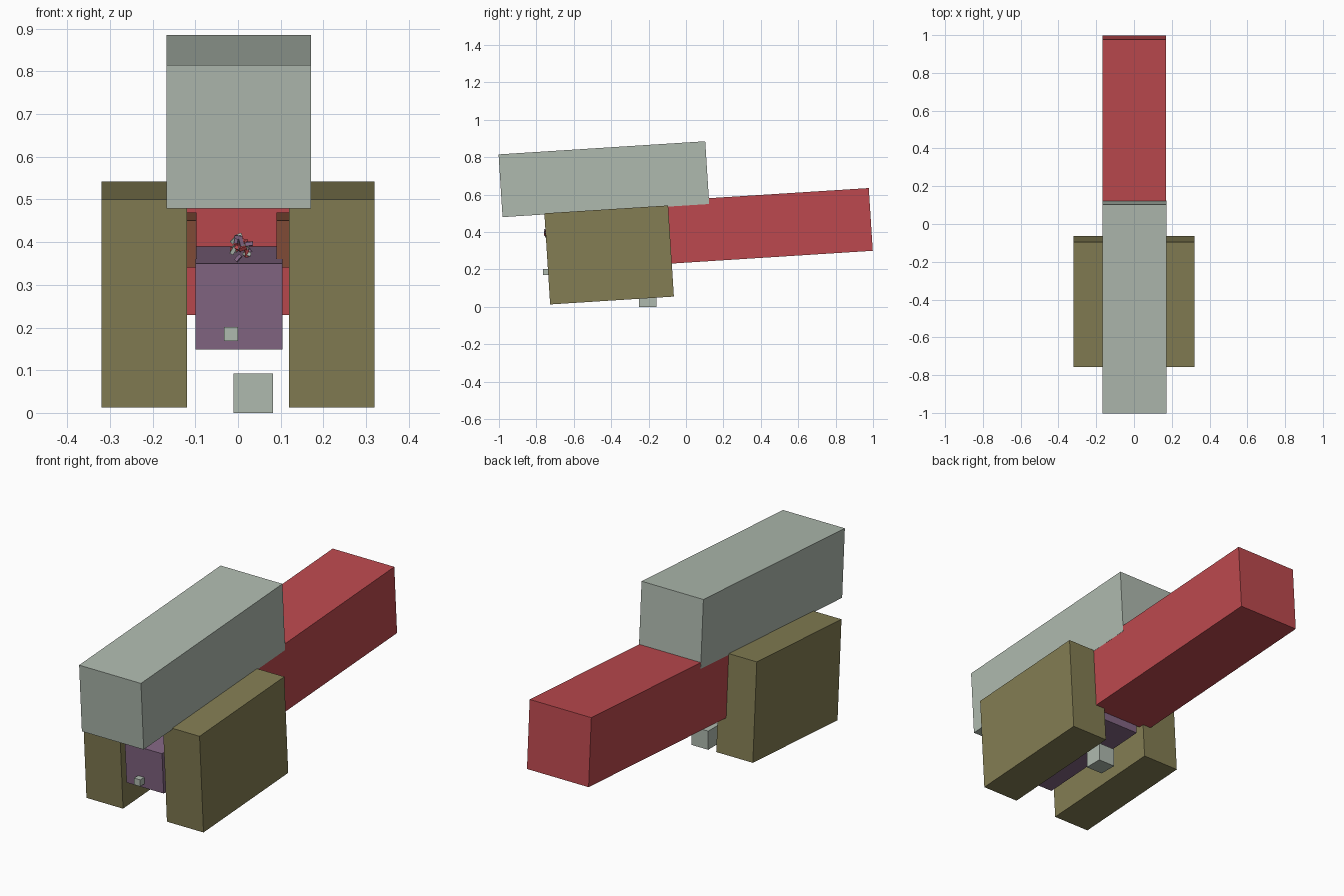
import bpy, bmesh, math, random
from mathutils import Matrix, Vector

if "Cube" in bpy.data.objects:
    bpy.data.objects.remove(bpy.data.objects["Cube"])

TILT = math.radians(3.63)   # whole body leans slightly upward to the back
random.seed(4)


def material(name, r, g, b):
    lin = [((c / 255 + 0.055) / 1.055) ** 2.4 for c in (r, g, b)]
    m = bpy.data.materials.new(name)
    m.diffuse_color = (*lin, 1)
    m.use_nodes = True
    m.node_tree.nodes["Principled BSDF"].inputs["Base Color"].default_value = m.diffuse_color
    return m


GREY = material("pale grey green", 175, 186, 175)
RED = material("red", 188, 73, 78)
OLIVE = material("olive", 131, 125, 83)
PURPLE = material("dusty purple", 131, 102, 131)
BROWN = material("red brown", 131, 77, 56)


def box(name, center, size, mat, tilt=TILT):
    bm = bmesh.new()
    bmesh.ops.create_cube(bm, size=1, matrix=Matrix.Diagonal((*size, 1)))
    me = bpy.data.meshes.new(name)
    bm.to_mesh(me)
    bm.free()
    me.materials.append(mat)
    ob = bpy.data.objects.new(name, me)
    ob.location = center
    ob.rotation_euler = (tilt, 0, 0)
    bpy.context.collection.objects.link(ob)
    return ob


# Two long beams, the upper one in front and the lower one behind
box("upper_beam", (0.002, -0.439, 0.682), (0.338, 1.107, 0.336), GREY)
box("rear_beam", (0.002, 0.437, 0.432), (0.337, 1.104, 0.336), RED)

# Centre block between the side blocks
box("centre_block", (0.0025, -0.42, 0.269), (0.203, 0.632, 0.202), PURPLE)

# Side blocks and the short connectors that join them to the centre
for side, label in ((-1, "left"), (1, "right")):
    box(label + "_side_block", (side * 0.22, -0.411, 0.277), (0.2, 0.663, 0.488), OLIVE)
    inner = 0.097 if side < 0 else 0.09
    box(label + "_connector", (side * (inner + 0.17) / 2, -0.42, 0.405),
        (0.17 - inner, 0.3, 0.11), BROWN)

# Small upright cubes: foot underneath and button on the front
box("foot_cube", (0.036, -0.205, 0.046), (0.092, 0.092, 0.092), GREY, 0)
box("front_button", (-0.0165, -0.748, 0.185), (0.033, 0.033, 0.033), GREY, 0)

# Tiny cluster of coloured shards above the button
bm = bmesh.new()
for i in range(40):
    a = random.uniform(0, 2 * math.pi)
    r = random.uniform(0, 1)
    c = Vector((0.007 + 0.022 * r * math.cos(a), -0.743 + random.uniform(-0.013, 0.013),
                0.388 + 0.03 * r * math.sin(a)))
    rot = Matrix.Rotation(random.uniform(0, 3.1), 4, "Y") @ Matrix.Rotation(random.uniform(-0.6, 0.6), 4, "X")
    made = bmesh.ops.create_cube(
        bm, size=1,
        matrix=Matrix.Translation(c) @ rot @ Matrix.Diagonal((0.018, 0.005, 0.009, 1)))
    for f in {f for v in made["verts"] for f in v.link_faces}:
        f.material_index = i % 3
me = bpy.data.meshes.new("shard_cluster")
bm.to_mesh(me)
bm.free()
for m in (PURPLE, GREY, RED):
    me.materials.append(m)
bpy.context.collection.objects.link(bpy.data.objects.new("shard_cluster", me))
